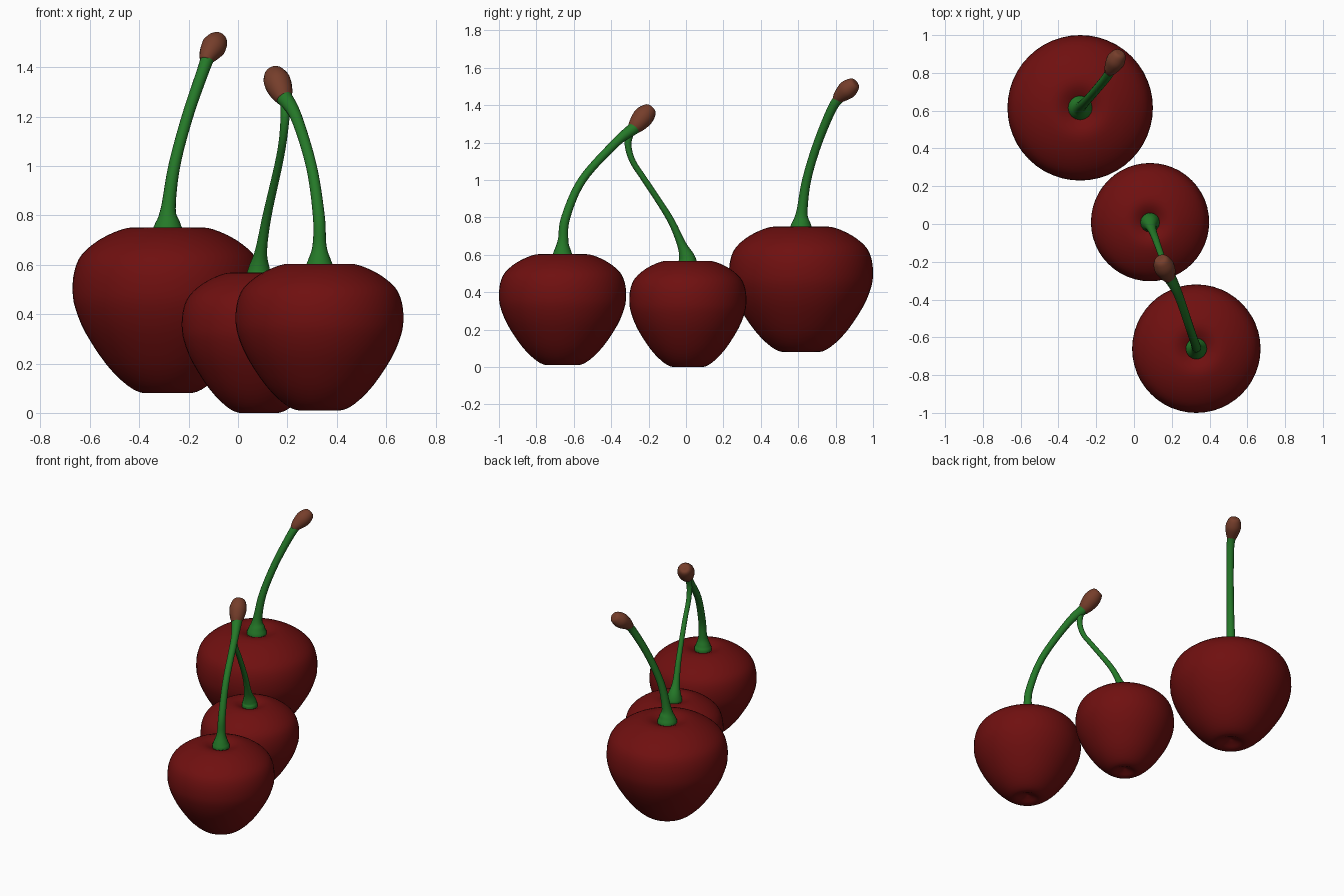
import bpy, bmesh, math
from mathutils import Vector


def material(name, rgb):
    m = bpy.data.materials.new(name)
    m.diffuse_color = (*rgb, 1)
    return m


RED = material("cherry red", (0.16, 0.005, 0.005))
GREEN = material("stem green", (0.018, 0.19, 0.021))
BROWN = material("woody brown", (0.18, 0.048, 0.024))


def smooth_path(pts, steps):
    """Catmull-Rom interpolation of points of any dimension."""
    pts = [Vector(p) for p in pts]
    ext = [pts[0] * 2 - pts[1]] + pts + [pts[-1] * 2 - pts[-2]]
    out = []
    for i in range(len(pts) - 1):
        a, b, c, d = ext[i:i + 4]
        for k in range(steps):
            t = k / steps
            out.append(0.5 * (2 * b + (c - a) * t + (2 * a - 5 * b + 4 * c - d) * t * t
                              + (3 * b - a - 3 * c + d) * t ** 3))
    return out + [pts[-1]]


def loft(name, rings, mat):
    """Skin a list of vertex rings, closing both ends."""
    bm = bmesh.new()
    vr = [[bm.verts.new(p) for p in ring] for ring in rings]
    n = len(vr[0])
    for a, b in zip(vr, vr[1:]):
        for i in range(n):
            j = (i + 1) % n
            bm.faces.new((a[i], a[j], b[j], b[i]))
    bm.faces.new(vr[0][::-1])
    bm.faces.new(vr[-1])
    bmesh.ops.recalc_face_normals(bm, faces=bm.faces)
    for f in bm.faces:
        f.smooth = True
    me = bpy.data.meshes.new(name)
    bm.to_mesh(me)
    bm.free()
    me.materials.append(mat)
    ob = bpy.data.objects.new(name, me)
    bpy.context.collection.objects.link(ob)
    return ob


def tube(name, pts, mat, steps=6, sides=16):
    """Sweep a circle along (x, y, z, radius) points."""
    path = smooth_path(pts, steps)
    pos = [Vector(p[:3]) for p in path]
    rings = []
    u = Vector((1, 0, 0))
    for i, p in enumerate(pos):
        t = (pos[min(i + 1, len(pos) - 1)] - pos[max(i - 1, 0)]).normalized()
        u = (u - t * u.dot(t)).normalized()
        v = t.cross(u)
        r = max(path[i][3], 0.001)
        rings.append([p + (u * math.cos(a) + v * math.sin(a)) * r
                      for a in (2 * math.pi * k / sides for k in range(sides))])
    return loft(name, rings, mat)


# Fruit profile: radius and height fractions, dimpled at both ends
PROFILE = [(0.004, 0.05), (0.12, 0.025), (0.25, 0), (0.42, 0.045), (0.64, 0.17),
           (0.86, 0.36), (0.97, 0.51), (1, 0.62), (0.98, 0.74), (0.9, 0.84),
           (0.71, 0.93), (0.48, 0.99), (0.32, 1), (0.18, 0.97), (0.08, 0.93), (0.004, 0.92)]


def cherry(name, x, y, z0, z1, radius, sides=48):
    rings = []
    for r, t in smooth_path(PROFILE, 3):
        rings.append([(x + radius * r * math.cos(a), y + radius * r * math.sin(a), z0 + (z1 - z0) * t)
                      for a in (2 * math.pi * k / sides for k in range(sides))])
    return loft(name, rings, RED)


# Fruits
cherry("large_cherry", -0.285, 0.615, 0.08, 0.75, 0.385)
cherry("middle_cherry", 0.085, 0.01, 0.0, 0.567, 0.313)
cherry("front_cherry", 0.33, -0.66, 0.01, 0.603, 0.34)

# Stems, flared where they meet the fruit
tube("large_cherry_stem", [
    (-0.285, 0.615, 0.69, 0.055), (-0.285, 0.615, 0.73, 0.064), (-0.284, 0.616, 0.77, 0.05),
    (-0.282, 0.62, 0.83, 0.03), (-0.258, 0.645, 1.0, 0.024), (-0.205, 0.705, 1.2, 0.023),
    (-0.14, 0.785, 1.39, 0.025), (-0.115, 0.84, 1.46, 0.03)], GREEN)
tube("front_cherry_stem", [
    (0.33, -0.66, 0.55, 0.05), (0.33, -0.66, 0.59, 0.056), (0.33, -0.66, 0.62, 0.046),
    (0.33, -0.657, 0.68, 0.028), (0.327, -0.643, 0.8, 0.024), (0.297, -0.555, 1.0, 0.022),
    (0.235, -0.375, 1.2, 0.024), (0.185, -0.275, 1.28, 0.034), (0.165, -0.24, 1.32, 0.035)], GREEN)
tube("middle_cherry_stem", [
    (0.085, 0.01, 0.52, 0.046), (0.085, 0.008, 0.555, 0.051), (0.086, 0.003, 0.59, 0.042),
    (0.094, -0.025, 0.66, 0.024), (0.118, -0.09, 0.8, 0.018), (0.163, -0.22, 1.0, 0.016),
    (0.181, -0.285, 1.1, 0.016), (0.19, -0.31, 1.19, 0.018), (0.192, -0.295, 1.26, 0.02)], GREEN)

# Woody stem tips
tube("large_cherry_stem_tip", [
    (-0.132, 0.803, 1.425, 0.024), (-0.12, 0.825, 1.45, 0.038), (-0.1, 0.86, 1.481, 0.05),
    (-0.085, 0.887, 1.503, 0.044), (-0.075, 0.906, 1.517, 0.029), (-0.073, 0.91, 1.52, 0.001)], BROWN)
tube("paired_stem_tip", [
    (0.186, -0.285, 1.27, 0.032), (0.176, -0.262, 1.297, 0.046), (0.161, -0.23, 1.336, 0.055),
    (0.149, -0.203, 1.365, 0.047), (0.141, -0.187, 1.383, 0.031), (0.139, -0.183, 1.387, 0.001)], BROWN)
